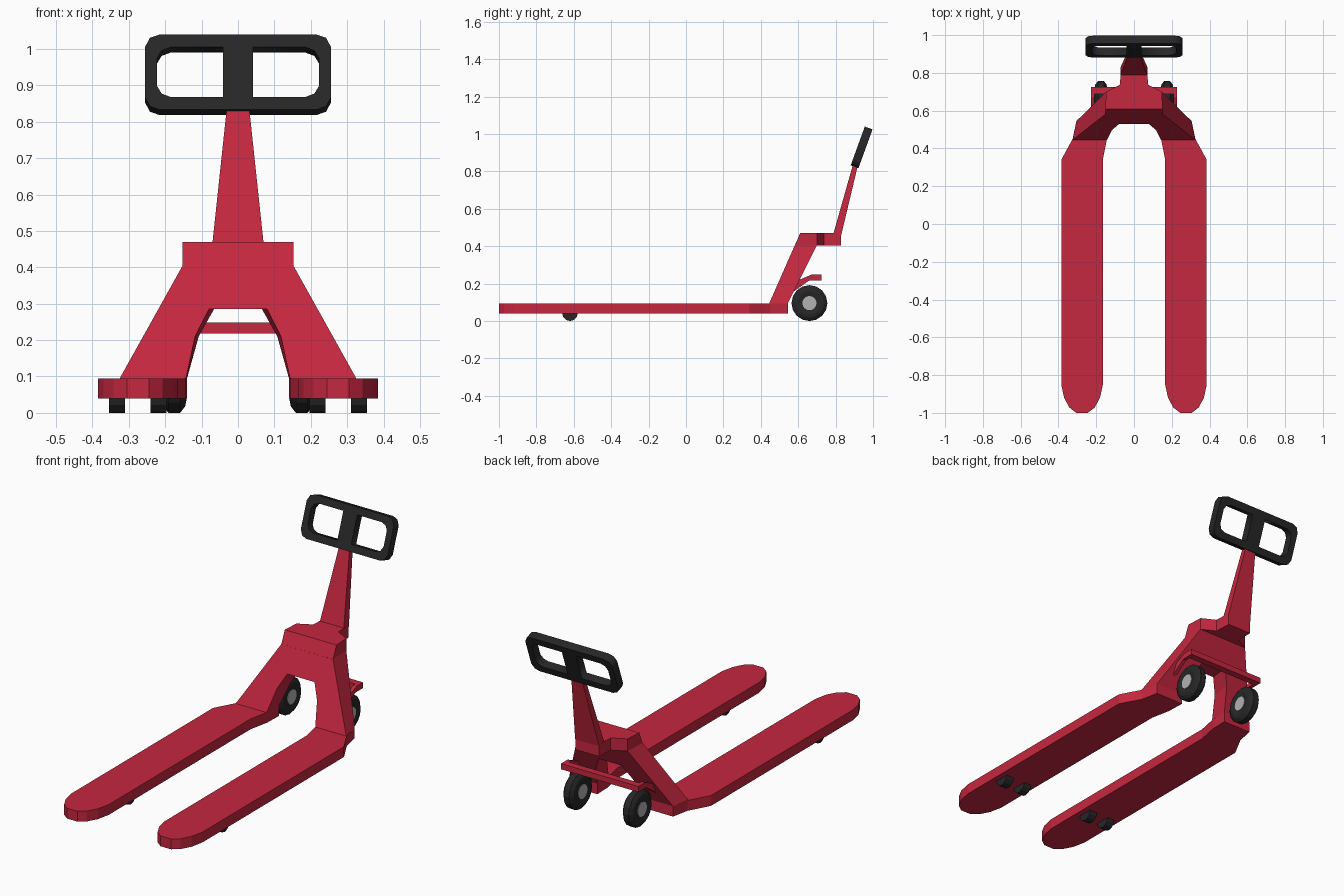
import bpy, bmesh
from math import sin, cos, pi, radians

if "Cube" in bpy.data.objects:
    bpy.data.objects.remove(bpy.data.objects["Cube"])


def material(name, rgb):
    m = bpy.data.materials.new(name)
    m.diffuse_color = (*rgb, 1)
    m.use_nodes = True
    m.node_tree.nodes["Principled BSDF"].inputs["Base Color"].default_value = m.diffuse_color
    return m


RED = material("red_paint", (0.56, 0.02, 0.05))
BLACK = material("black_rubber", (0.02, 0.02, 0.02))
GREY = material("grey_metal", (0.45, 0.45, 0.45))


def finish(name, bm, mat):
    bmesh.ops.recalc_face_normals(bm, faces=bm.faces)
    me = bpy.data.meshes.new(name)
    bm.to_mesh(me)
    bm.free()
    me.materials.append(mat)
    ob = bpy.data.objects.new(name, me)
    bpy.context.collection.objects.link(ob)
    return ob


def loft(name, a, b, mat):
    """Solid between two matching rings of points."""
    bm = bmesh.new()
    va, vb = [bm.verts.new(p) for p in a], [bm.verts.new(p) for p in b]
    bm.faces.new(va)
    bm.faces.new(vb)
    n = len(va)
    for i in range(n):
        j = (i + 1) % n
        bm.faces.new((va[i], va[j], vb[j], vb[i]))
    return finish(name, bm, mat)


def lathe(name, profile, sides, centre, mat):
    """Turn (x, radius) points round the x axis, with end caps."""
    bm = bmesh.new()
    cx, cy, cz = centre
    rings = []
    for x, r in profile:
        rings.append([bm.verts.new((cx + x, cy + r * sin(2 * pi * i / sides),
                                    cz - r * cos(2 * pi * i / sides))) for i in range(sides)])
    for a, b in zip(rings, rings[1:]):
        for i in range(sides):
            j = (i + 1) % sides
            bm.faces.new((a[i], a[j], b[j], b[i]))
    bm.faces.new(rings[0])
    bm.faces.new(rings[-1])
    return finish(name, bm, mat)


def both(half):
    """Close a right-hand outline with its mirror image."""
    return half + [(-x, v) for x, v in reversed(half)]


fork = [(0.385, 0.34), (0.325, 0.45), (0.305, 0.545), (0.14, 0.545), (0.143, 0.45),
        (0.165, 0.34), (0.165, -0.85), (0.18, -0.92), (0.208, -0.972), (0.245, -1.0),
        (0.305, -1.0), (0.342, -0.972), (0.37, -0.92), (0.385, -0.85)]
arm = [(0.725, 0.218), (0.725, 0.248), (0.67, 0.248), (0.605, 0.22), (0.565, 0.15), (0.66, 0.218)]

for side, s in (("left", -1), ("right", 1)):
    # Fork blade with rounded tip
    loft(side + "_fork", [(s * x, y, 0.04) for x, y in fork],
         [(s * x, y, 0.095) for x, y in fork], RED)
    # Load rollers under the fork
    for k, x in enumerate((0.218, 0.333)):
        lathe(f"{side}_roller_{k + 1}", [(-0.022, 0.042), (0.022, 0.042)], 12,
              (s * x, -0.62, 0.042), BLACK)
    # Steering wheel and hub
    c = (s * 0.175, 0.66, 0.096)
    lathe(side + "_tyre", [(-0.028, 0.04), (-0.033, 0.062), (-0.03, 0.078), (-0.016, 0.096),
                           (0.016, 0.096), (0.03, 0.078), (0.033, 0.062), (0.028, 0.04)],
          16, c, BLACK)
    lathe(side + "_hub", [(-0.031, 0.038), (0.031, 0.038)], 16, c, GREY)
    # Arm joining the rear crossbar to the leg
    loft(side + "_crossbar_arm", [(s * 0.208, y, z) for y, z in arm],
         [(s * 0.228, y, z) for y, z in arm], RED)

# Rear crossbar over the wheels
bar = [(0.688, 0.218), (0.725, 0.218), (0.725, 0.248), (0.688, 0.248)]
loft("rear_crossbar", [(-0.228, y, z) for y, z in bar], [(0.228, y, z) for y, z in bar], RED)

# Sloping two-legged frame
front = both([(0.08, 0.285), (0.118, 0.21), (0.143, 0.095), (0.325, 0.095), (0.152, 0.405)])
back = both([(0.066, 0.285), (0.108, 0.21), (0.14, 0.095), (0.305, 0.095), (0.147, 0.405)])
loft("frame", [(x, 0.445 + 0.44 * (z - 0.095), z) for x, z in front],
     [(x, 0.545 + 0.5 * (z - 0.095), z) for x, z in back], RED)

# Head block on top of the frame
tail = [(0.147, 0.70), (0.074, 0.738), (0.07, 0.83)]
loft("head_block", [(x, y, 0.405) for x, y in both([(0.152, 0.582)] + tail)],
     [(x, y, 0.47) for x, y in both([(0.152, 0.61)] + tail)], RED)

# Tapered handle stem
loft("handle_stem", [(x, y, 0.46) for x, y in both([(0.071, 0.786), (0.071, 0.83)])],
     [(x, y, 0.845) for x, y in both([(0.03, 0.895), (0.03, 0.922)])], RED)

# Hand grip: chamfered plate with two openings
outer = both([(0.215, -0.11), (0.242, -0.1), (0.256, -0.072),
              (0.256, 0.072), (0.242, 0.1), (0.215, 0.11)])
hole = [(0.041, -0.073), (0.185, -0.073), (0.21, -0.063), (0.223, -0.04),
        (0.223, 0.04), (0.21, 0.063), (0.185, 0.073), (0.041, 0.073)]
cu = bpy.data.curves.new("hand_grip", 'CURVE')
cu.dimensions = '2D'
cu.fill_mode = 'BOTH'
cu.extrude = 0.022
for pts in (outer, hole, [(-x, v) for x, v in hole]):
    sp = cu.splines.new('POLY')
    sp.points.add(len(pts) - 1)
    for p, (x, v) in zip(sp.points, pts):
        p.co = (x, v, 0, 1)
    sp.use_cyclic_u = True
cu.materials.append(BLACK)
grip = bpy.data.objects.new("hand_grip", cu)
bpy.context.collection.objects.link(grip)
grip.location = (0, 0.939, 0.929)
grip.rotation_euler = (radians(70), 0, 0)
bpy.context.view_layer.objects.active = grip
grip.select_set(True)
bpy.ops.object.convert(target='MESH')
